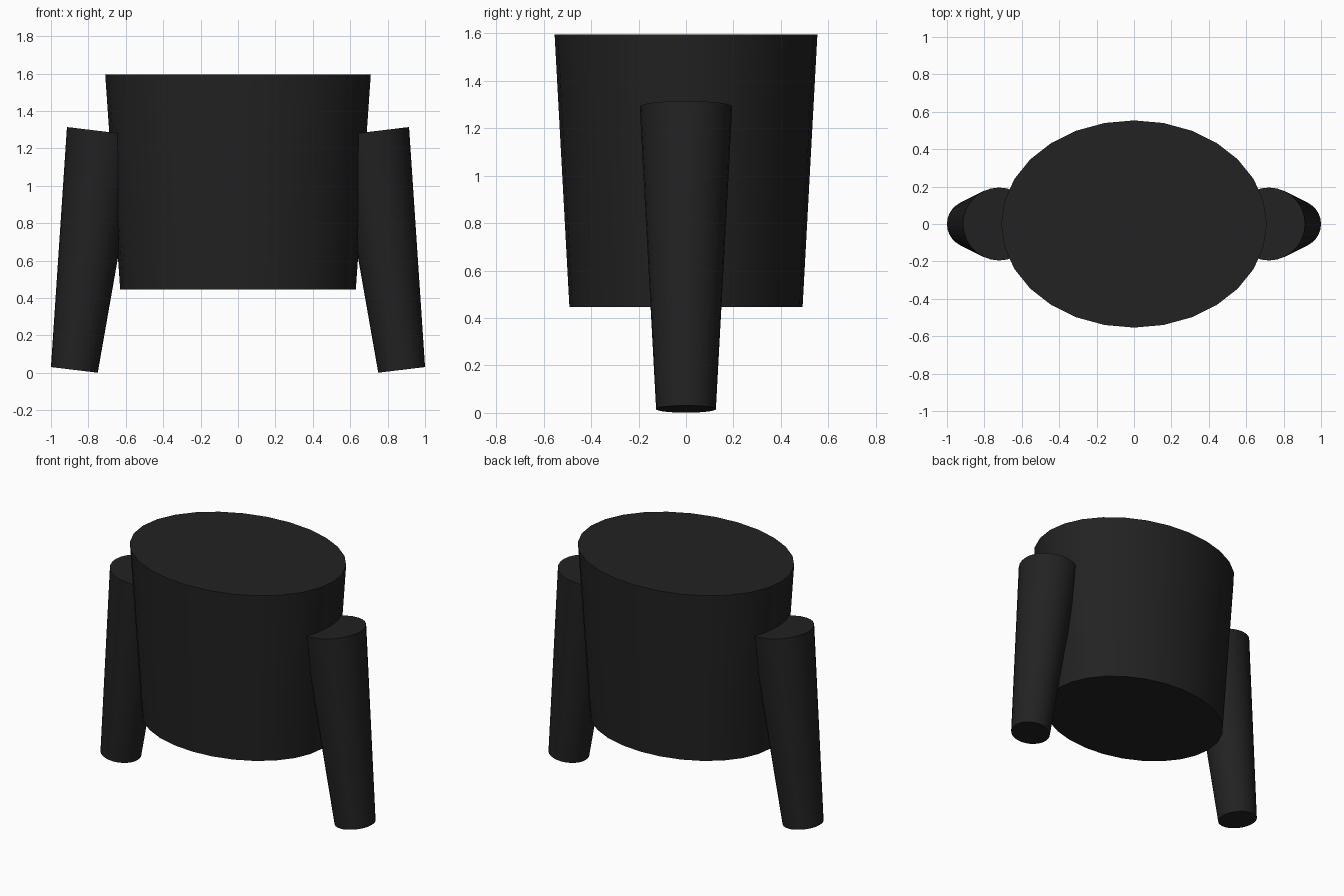
import bpy
from math import radians
from mathutils import Vector

SIDES = 28

cube = bpy.data.objects.get("Cube")
if cube:
    bpy.data.objects.remove(cube, do_unlink=True)

# Single dark colour
black = bpy.data.materials.new("soft black")
black.use_nodes = True
colour = (0.016, 0.016, 0.016, 1.0)
black.diffuse_color = colour
black.node_tree.nodes["Principled BSDF"].inputs["Base Color"].default_value = colour


def tapered_cylinder(name, bottom, top, bottom_radius, top_radius, depth_scale=1.0):
    """Closed cone section running from the bottom centre to the top centre."""
    bottom, top = Vector(bottom), Vector(top)
    axis = top - bottom
    # Start the ring a quarter turn round so both axes carry a vertex
    bpy.ops.mesh.primitive_cone_add(
        vertices=SIDES, radius1=bottom_radius, radius2=top_radius,
        depth=axis.length, location=(bottom + top) / 2)
    obj = bpy.context.object
    obj.name = name
    obj.rotation_euler = Vector((0, 0, 1)).rotation_difference(axis).to_euler()
    obj.scale.y = depth_scale
    bpy.ops.object.transform_apply(location=False, rotation=True, scale=True)
    obj.data.materials.append(black)
    bpy.ops.object.shade_smooth_by_angle(angle=radians(30))
    return obj


# Oval torso, wider at the shoulders
tapered_cylinder("torso", (0, 0, 0.447), (0, 0, 1.595), 0.63, 0.71, 0.78)

# Sleeves leaning outwards towards the cuffs
for side, sign in (("left", 1), ("right", -1)):
    tapered_cylinder(side + "_sleeve", (sign * 0.875, 0, 0.016),
                     (sign * 0.721, 0, 1.291), 0.126, 0.195)
